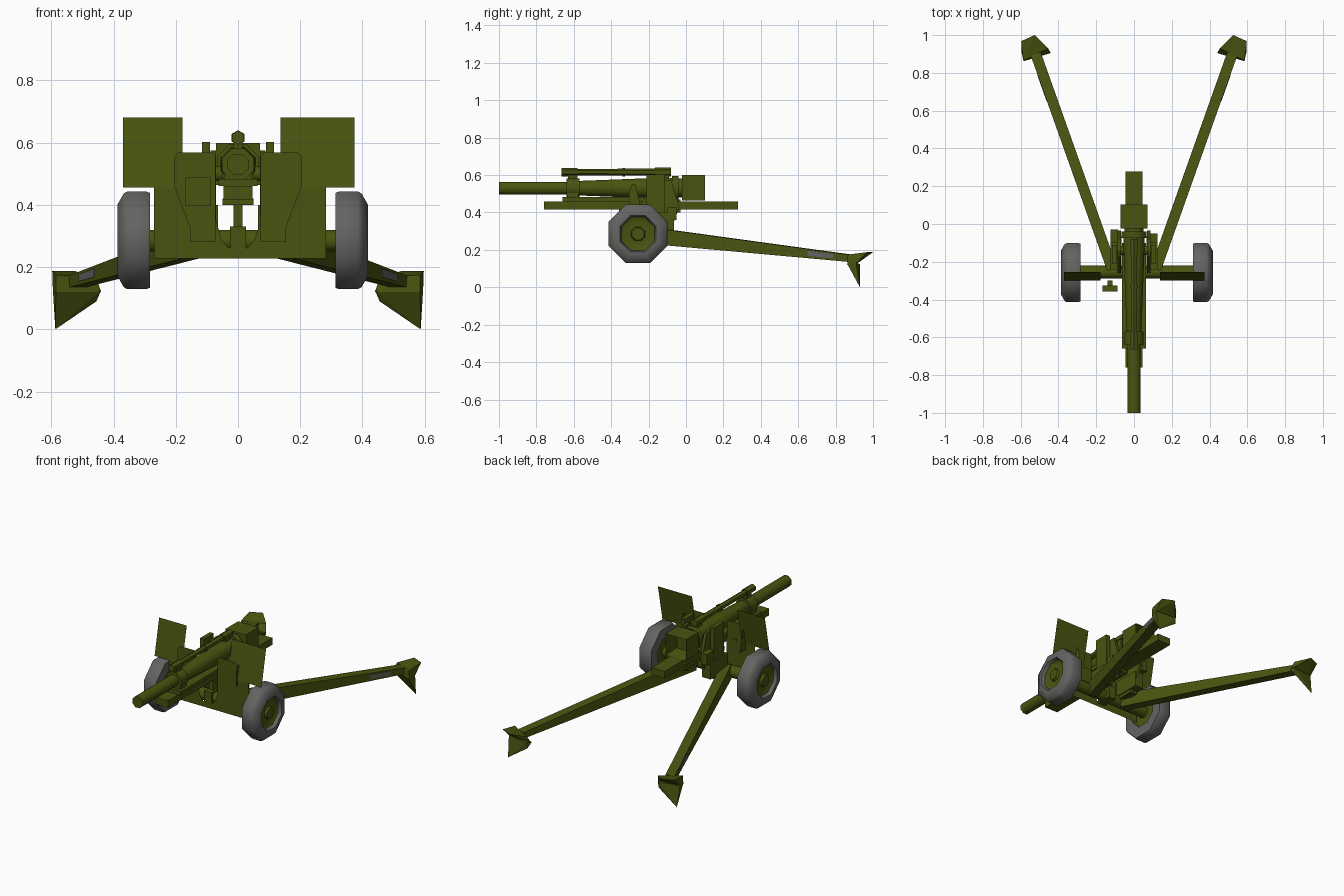
import bpy, bmesh, math
from mathutils import Vector

if "Cube" in bpy.data.objects:
    bpy.data.objects.remove(bpy.data.objects["Cube"])


def material(name, rgb):
    m = bpy.data.materials.new(name)
    m.diffuse_color = (*rgb, 1)
    m.use_nodes = True
    m.node_tree.nodes["Principled BSDF"].inputs["Base Color"].default_value = m.diffuse_color
    return m


OLIVE = material("olive_green", (0.068, 0.088, 0.005))
GREY = material("rubber_grey", (0.125, 0.125, 0.12))


def finish(name, bm, mat, smooth=False, solid=True):
    if solid:
        bmesh.ops.recalc_face_normals(bm, faces=bm.faces)
    me = bpy.data.meshes.new(name)
    bm.to_mesh(me)
    bm.free()
    me.materials.append(mat)
    if smooth:
        me.polygons.foreach_set("use_smooth", [True] * len(me.polygons))
        me.set_sharp_from_angle(angle=math.radians(50))
    ob = bpy.data.objects.new(name, me)
    bpy.context.collection.objects.link(ob)
    return ob


def hull(name, pts, mat=OLIVE):
    bm = bmesh.new()
    for p in pts:
        bm.verts.new(p)
    bmesh.ops.convex_hull(bm, input=bm.verts)
    return finish(name, bm, mat)


def box(name, x, y, z, mat=OLIVE):
    return hull(name, [(a, b, c) for a in x for b in y for c in z], mat)


def sheet(name, pts):
    bm = bmesh.new()
    bm.faces.new([bm.verts.new(p) for p in pts])
    return finish(name, bm, OLIVE, solid=False)


def prism(name, profile, x0, x1):
    """Extrude a (y, z) profile along x."""
    bm = bmesh.new()
    f = bm.faces.new([bm.verts.new((x0, y, z)) for y, z in profile])
    ext = bmesh.ops.extrude_face_region(bm, geom=[f])["geom"]
    bmesh.ops.translate(bm, vec=(x1 - x0, 0, 0),
                        verts=[v for v in ext if isinstance(v, bmesh.types.BMVert)])
    return finish(name, bm, OLIVE)


def lathe(name, axis, centre, profile, mat=OLIVE, sides=8, closed=False):
    """Turn a (position along axis, radius) profile round the x or y axis."""
    bm = bmesh.new()
    rings = []
    for t, r in profile:
        ring = []
        for i in range(sides):
            a = math.tau * (i + 0.5) / sides
            u, v = centre[0] + r * math.cos(a), centre[1] + r * math.sin(a)
            ring.append(bm.verts.new((u, t, v) if axis == "y" else (t, u, v)))
        rings.append(ring)
    pairs = list(zip(rings, rings[1:]))
    if closed:
        pairs.append((rings[-1], rings[0]))
    for a, b in pairs:
        for i in range(sides):
            j = (i + 1) % sides
            bm.faces.new((a[i], a[j], b[j], b[i]))
    if not closed:
        bm.faces.new(rings[0])
        bm.faces.new(rings[-1])
    return finish(name, bm, mat, smooth=True)


# Barrel with stepped sleeve and collars
lathe("barrel", "y", (0, 0.53), [
    (-1, 0.037), (-0.64, 0.037), (-0.64, 0.055), (-0.57, 0.055), (-0.57, 0.041),
    (-0.55, 0.043), (-0.19, 0.058), (-0.075, 0.06), (-0.075, 0.071), (-0.04, 0.071),
    (-0.04, 0.055), (-0.015, 0.055)])

# Breech block, hollow at the back
bm = bmesh.new()
bmesh.ops.create_cube(bm, size=1)
for v in bm.verts:
    v.co = Vector((v.co.x * 0.142, 0.04 + v.co.y * 0.125, 0.532 + v.co.z * 0.135))
bm.normal_update()
back = max(bm.faces, key=lambda f: f.normal.y)
bmesh.ops.inset_region(bm, faces=[back], thickness=0.022)
bmesh.ops.translate(bm, verts=back.verts, vec=(0, -0.09, 0))
finish("breech", bm, OLIVE)

# Recoil cylinder above the barrel, with rings and clamps
lathe("recoil_cylinder", "y", (0, 0.616), [
    (-0.665, 0.023), (-0.58, 0.023), (-0.58, 0.017), (-0.34, 0.018), (-0.34, 0.023),
    (-0.325, 0.023), (-0.325, 0.018), (-0.165, 0.018), (-0.165, 0.024), (-0.08, 0.024)], sides=6)
for y in (-0.63, -0.14):
    box("cylinder_clamp", (-0.015, 0.015), (y, y + 0.05), (0.56, 0.605))

# Cradle under the barrel
box("cradle_rail", (-0.046, 0.046), (-0.76, 0.277), (0.417, 0.46))
box("cradle_plate", (-0.063, 0.063), (-0.66, -0.1), (0.46, 0.483))
box("cradle_clamp", (-0.045, 0.045), (-0.635, -0.575), (0.48, 0.53))
box("cradle_mount", (-0.05, 0.05), (-0.3, -0.12), (0.40, 0.42))
box("elevation_post", (-0.014, 0.014), (-0.27, -0.22), (0.32, 0.42))
box("pivot_block", (-0.026, 0.026), (-0.30, -0.2), (0.25, 0.33))

# Axle
lathe("axle", "x", (-0.255, 0.285), [(-0.31, 0.037), (0.34, 0.037)])

# Shield: upright lower sheet with a central notch, raised inner panels, tilted wings
ys = -0.30
sheet("lower_shield", [(x, ys, z) for x, z in (
    (-0.27, 0.228), (0.283, 0.228), (0.283, 0.456), (0.075, 0.456), (0.075, 0.35),
    (0.052, 0.285), (0.03, 0.262), (-0.03, 0.262), (-0.052, 0.285), (-0.07, 0.35),
    (-0.07, 0.456), (-0.27, 0.456))])
for name, x0, x1 in (("left_wing", -0.37, -0.178), ("right_wing", 0.137, 0.374)):
    sheet("shield_" + name, [(x0, -0.30, 0.456), (x1, -0.30, 0.456),
                             (x1, -0.255, 0.68), (x0, -0.255, 0.68)])
for s in (-1, 1):
    sheet("inner_shield", [(s * x, ys - 0.006, z) for x, z in (
        (0.072, 0.28), (0.155, 0.28), (0.155, 0.33), (0.205, 0.46), (0.205, 0.555),
        (0.193, 0.568), (0.083, 0.568), (0.072, 0.555))])
    sheet("shield_side_return", [(s * 0.205, y, z) for y, z in (
        (-0.306, 0.42), (-0.306, 0.5), (-0.29, 0.55), (-0.27, 0.55), (-0.24, 0.42))])
box("shield_hatch", (-0.168, -0.087), (-0.357, -0.325), (0.398, 0.488))
box("hatch_bracket", (-0.14, -0.115), (-0.33, -0.3), (0.42, 0.465))

# Parts on both sides
for s, side in ((-1, "left"), (1, "right")):
    # Trunnion support and balance post
    prism(side + "_trunnion_support", [
        (-0.26, 0.42), (-0.17, 0.56), (-0.14, 0.575), (-0.08, 0.575), (-0.035, 0.43),
        (-0.065, 0.35), (-0.12, 0.28), (-0.22, 0.28)], s * 0.07, s * 0.088)
    box(side + "_balance_post", (s * 0.09, s * 0.116), (-0.21, -0.115), (0.28, 0.602))
    box(side + "_post_base", (s * 0.065, s * 0.125), (-0.24, -0.065), (0.30, 0.40))
    lathe(side + "_trunnion", "x", (-0.14, 0.50), [(s * 0.05, 0.025), (s * 0.1, 0.025)])

    # Wheel, set about a line slightly right of centre
    def wx(x):
        return 0.015 + s * (x - 0.015)
    lathe(side + "_tyre", "x", (-0.257, 0.286), [(wx(x), r) for x, r in (
        (0.313, 0.095), (0.313, 0.165), (0.325, 0.17), (0.385, 0.17), (0.397, 0.163),
        (0.417, 0.125), (0.415, 0.105), (0.39, 0.095))], GREY, closed=True)
    lathe(side + "_wheel_hub", "x", (-0.257, 0.286), [(wx(x), r) for x, r in (
        (0.32, 0.096), (0.395, 0.096), (0.385, 0.075), (0.39, 0.04), (0.405, 0.035))])

    # Trail leg: tapered beam from the axle to the spade
    a, b = Vector((s * 0.115, -0.24, 0)), Vector((s * 0.52, 0.90, 0))
    along = (b - a).normalized()
    out = Vector((s * along.y, -abs(along.x), 0))

    def leg_point(t, o, h):
        """t along the leg, o outward, h from bottom (0) to top (1)."""
        low, high = 0.237 + t * (0.134 - 0.237), 0.328 + t * (0.172 - 0.328)
        p = a.lerp(b, t) + out * o
        p.z = low + h * (high - low)
        return p
    hull(side + "_trail_leg", [leg_point(t, o, h) for t in (0, 1)
                               for o in (-0.028, 0.028) for h in (0, 1)])
    hull(side + "_leg_grip", [leg_point(t, o, h) for t in (0.79, 0.91)
                              for o in (0.025, 0.03) for h in (0.25, 0.8)], GREY)

    # Ground spade: upper fin and pointed blade
    hull(side + "_spade_fin", [(s * x, y, z) for x, y, z in (
        (0.44, 0.905, 0.12), (0.585, 0.862, 0.12), (0.455, 0.93, 0.165), (0.585, 0.865, 0.175),
        (0.526, 1.0, 0.188), (0.597, 0.968, 0.188), (0.595, 0.91, 0.13))])
    hull(side + "_spade_blade", [(s * x, y, z) for x, y, z in (
        (0.44, 0.905, 0.125), (0.585, 0.862, 0.125), (0.46, 0.93, 0.125), (0.595, 0.91, 0.13),
        (0.455, 0.925, 0.09), (0.587, 0.93, 0.0))])

# Sight and handwheel gear behind the shield
box("sight_box", (-0.125, -0.085), (-0.10, -0.03), (0.40, 0.47))
box("aiming_gear", (0.085, 0.125), (-0.10, -0.05), (0.36, 0.43))
